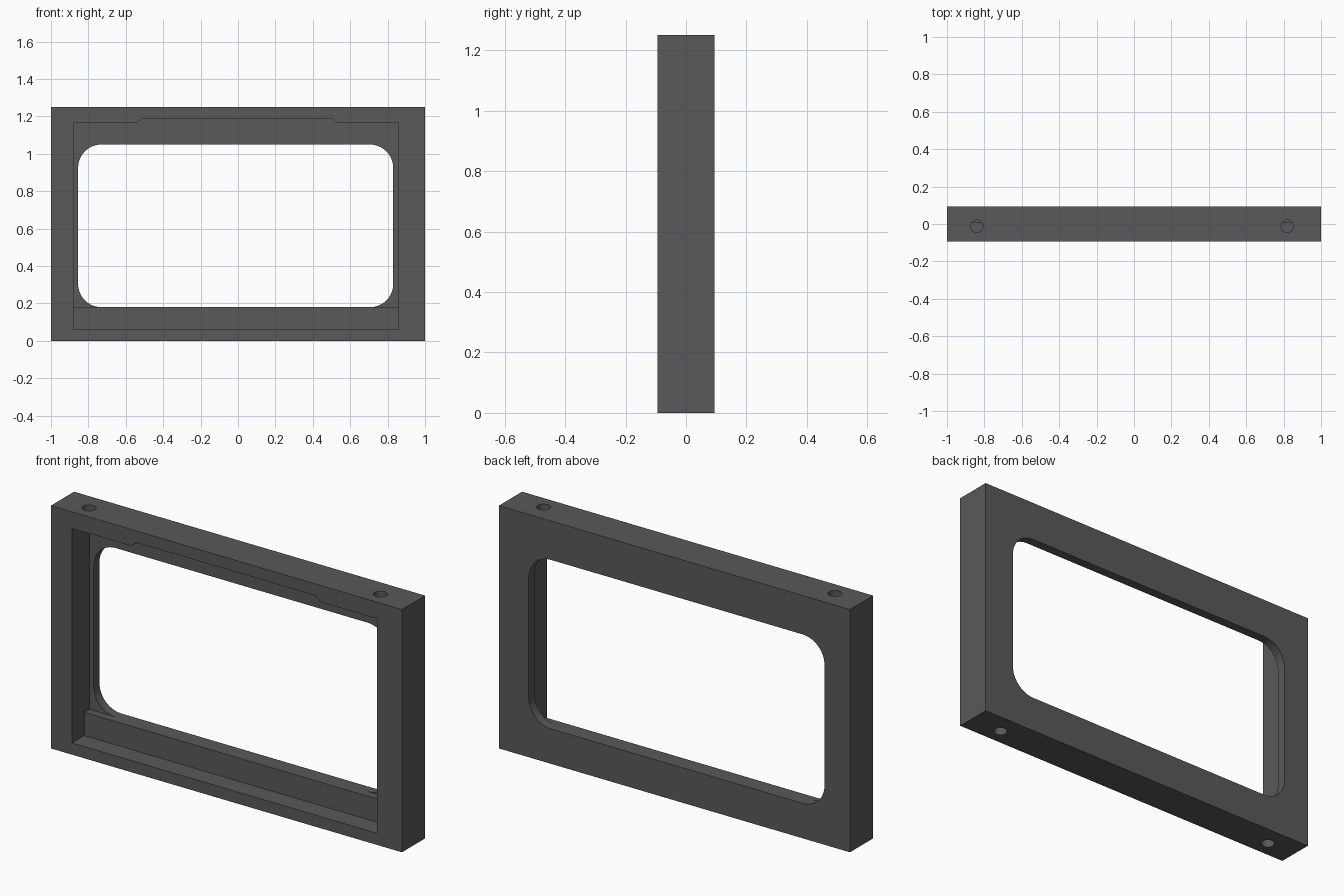
import bpy, bmesh, math
from mathutils import Vector

if "Cube" in bpy.data.objects:
    bpy.data.objects.remove(bpy.data.objects["Cube"])

HALF_DEPTH, TOP = 0.094, 1.25
STEP_Y, LIP_Y = 0.006, 0.047        # front of the bottom step, front of the rear lip
LEFT, RIGHT, CEILING = -0.88, 0.857, 1.165

grey = bpy.data.materials.new("dark grey")
grey.diffuse_color = (0.1, 0.1, 0.1, 1)
grey.use_nodes = True
grey.node_tree.nodes["Principled BSDF"].inputs["Base Color"].default_value = grey.diffuse_color


def prism(name, points, sweep):
    """Closed solid: a flat outline swept along a vector."""
    bm = bmesh.new()
    face = bm.faces.new([bm.verts.new(p) for p in points])
    moved = bmesh.ops.extrude_face_region(bm, geom=[face])["geom"]
    bmesh.ops.translate(bm, vec=Vector(sweep),
                        verts=[v for v in moved if isinstance(v, bmesh.types.BMVert)])
    bmesh.ops.recalc_face_normals(bm, faces=bm.faces[:])
    mesh = bpy.data.meshes.new(name)
    bm.to_mesh(mesh)
    bm.free()
    mesh.materials.append(grey)
    obj = bpy.data.objects.new(name, mesh)
    bpy.context.collection.objects.link(obj)
    return obj


def front_prism(name, outline, y0, y1):
    return prism(name, [(x, y0, z) for x, z in outline], (0, y1 - y0, 0))


def rounded_rect(x0, x1, z0, z1, r, steps=12):
    pts = []
    corners = [(x1 - r, z1 - r), (x0 + r, z1 - r), (x0 + r, z0 + r), (x1 - r, z0 + r)]
    for i, (cx, cz) in enumerate(corners):
        for k in range(steps + 1):
            a = math.pi / 2 * (i + k / steps)
            pts.append((cx + r * math.cos(a), cz + r * math.sin(a)))
    return pts


def recess(floor):
    """Recess outline with the shallow tapered notch in its ceiling."""
    return [(LEFT, floor), (RIGHT, floor), (RIGHT, CEILING), (0.53, CEILING),
            (0.505, 1.19), (-0.515, 1.19), (-0.54, CEILING), (LEFT, CEILING)]


def hole(x, z0, z1, y=-0.012, r=0.033, n=32):
    ring = [(x + r * math.cos(math.tau * i / n), y + r * math.sin(math.tau * i / n), z0)
            for i in range(n)]
    return prism("hole_cutter", ring, (0, 0, z1 - z0))


# Outer block
frame = front_prism("frame", [(-1, 0), (1, 0), (1, TOP), (-1, TOP)], -HALF_DEPTH, HALF_DEPTH)

# Front recess, deeper recess above the step, rounded window, screw holes
cutters = [
    front_prism("recess_cutter", recess(0.06), -0.2, STEP_Y),
    front_prism("deep_recess_cutter", recess(0.18), -0.2, LIP_Y),
    front_prism("window_cutter", rounded_rect(-0.855, 0.83, 0.18, 1.05, 0.125), -0.2, 0.2),
]
for x in (-0.84, 0.82):
    cutters += [hole(x, -0.1, 0.06), hole(x, 1.1, 1.4)]

bpy.context.view_layer.objects.active = frame
frame.select_set(True)
for cutter in cutters:
    cutter.hide_render = True
    mod = frame.modifiers.new("cut", 'BOOLEAN')
    mod.operation, mod.solver, mod.object = 'DIFFERENCE', 'EXACT', cutter
    bpy.ops.object.modifier_apply(modifier=mod.name)
    bpy.data.objects.remove(cutter)

bpy.ops.object.shade_smooth_by_angle(angle=math.radians(30))
